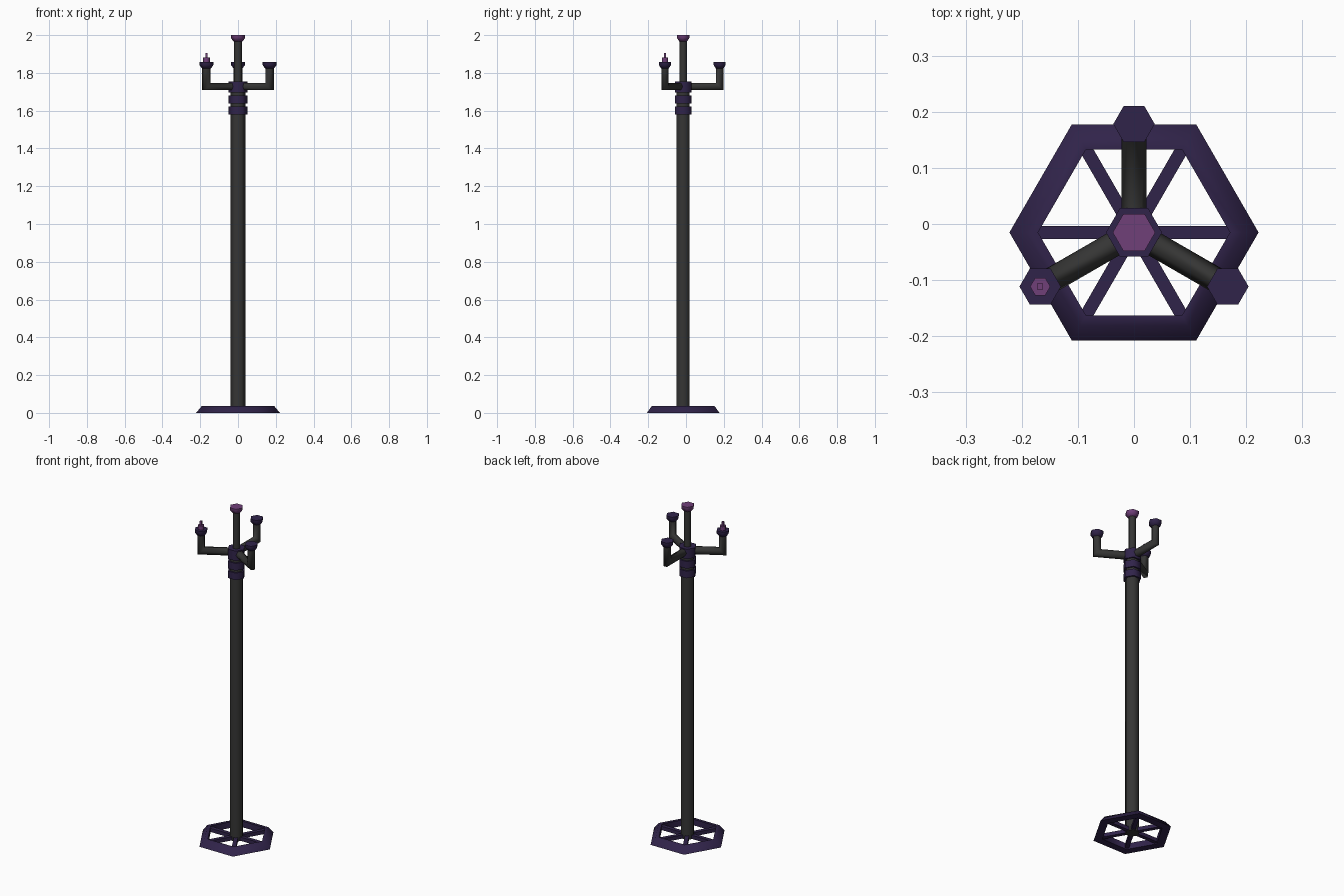
import bpy, bmesh, math
from mathutils import Vector

if "Cube" in bpy.data.objects:
    bpy.data.objects.remove(bpy.data.objects["Cube"])

CY = -0.015                      # y of the pole axis


def material(name, rgb):
    m = bpy.data.materials.new(name)
    m.diffuse_color = (*rgb, 1)
    m.use_nodes = True
    m.node_tree.nodes["Principled BSDF"].inputs["Base Color"].default_value = m.diffuse_color
    return m


GREY = material("dark_grey_metal", (0.036, 0.036, 0.035))
PURPLE = material("deep_purple", (0.030, 0.017, 0.068))
PINK = material("mauve_wax", (0.160, 0.050, 0.190))


def finish(name, bm, mat):
    bmesh.ops.recalc_face_normals(bm, faces=bm.faces)
    me = bpy.data.meshes.new(name)
    bm.to_mesh(me)
    bm.free()
    me.materials.append(mat)
    me.shade_smooth()
    me.set_sharp_from_angle(angle=math.radians(65))
    ob = bpy.data.objects.new(name, me)
    bpy.context.collection.objects.link(ob)
    return ob


def loft(name, rings, mat, closed=False):
    """Skin a list of point rings; cap the ends, or join last to first."""
    bm = bmesh.new()
    vs = [[bm.verts.new(p) for p in r] for r in rings]
    pairs = list(zip(vs, vs[1:]))
    if closed:
        pairs.append((vs[-1], vs[0]))
    else:
        bm.faces.new(vs[0])
        bm.faces.new(vs[-1])
    n = len(vs[0])
    for a, b in pairs:
        for i in range(n):
            j = (i + 1) % n
            bm.faces.new((a[i], a[j], b[j], b[i]))
    return finish(name, bm, mat)


def ring(r, z, x=0, y=CY, n=6, turn=0):
    return [(x + r * math.cos(turn + math.tau * i / n),
             y + r * math.sin(turn + math.tau * i / n), z) for i in range(n)]


def prism(name, profile, mat, x=0, y=CY, n=6, turn=0):
    return loft(name, [ring(r, z, x, y, n, turn) for r, z in profile], mat)


# Base: hexagonal rim with sloping outside, and spokes to its corners
loft("base_rim", [ring(r, z) for r, z in
                  ((0.222, 0), (0.192, 0.036), (0.171, 0.036), (0.171, 0))],
     PURPLE, closed=True)
for k in range(6):
    a = k * math.pi / 3
    d = Vector((math.cos(a), math.sin(a), 0))
    s = Vector((-d.y, d.x, 0)) * 0.0115
    c = Vector((0, CY, 0))
    rings = []
    for t in (0.02, 0.178):
        p = c + d * t
        rings.append([p + s + Vector((0, 0, 0.006)), p - s + Vector((0, 0, 0.006)),
                      p - s + Vector((0, 0, 0.028)), p + s + Vector((0, 0, 0.028))])
    loft(f"base_spoke_{k}", rings, PURPLE)

# Pole, collars and thin upper stem
prism("pole", ((0.04, 0.004), (0.04, 1.75)), GREY)
for k, (z0, z1) in enumerate(((1.58, 1.622), (1.637, 1.68), (1.695, 1.754))):
    prism(f"collar_{k}", ((0.05, z0), (0.05, z1)), PURPLE)
prism("upper_stem", ((0.022, 1.74), (0.022, 1.975)), GREY)
prism("top_finial", ((0.024, 1.967), (0.038, 1.985), (0.038, 2.0)), PINK)

# Three mitred arms with cups
REACH, ARM_Z, ARM_R = 0.193, 1.728, 0.0225
for k, deg in enumerate((90, 210, 330)):
    a = math.radians(deg)
    d = Vector((math.cos(a), math.sin(a), 0))
    s = Vector((-d.y, d.x, 0))
    up = Vector((0, 0, 1))
    c = Vector((0, CY, 0))
    uv = [(ARM_R * math.cos(i * math.pi / 3), ARM_R * math.sin(i * math.pi / 3))
          for i in range(6)]
    start = [c + d * 0.02 + s * u + up * (ARM_Z + v) for u, v in uv]
    elbow = [c + d * (REACH - v) + s * u + up * (ARM_Z + v) for u, v in uv]
    end = [c + d * (REACH - v) + s * u + up * 1.835 for u, v in uv]
    loft(f"arm_{k}", (start, elbow, end), GREY)
    p = c + d * REACH
    prism(f"cup_{k}", ((0.024, 1.824), (0.037, 1.842), (0.037, 1.858)),
          PURPLE, p.x, p.y)
    if deg == 210:               # one remaining candle stub with its wick
        prism("candle", ((0.018, 1.855), (0.018, 1.882)), PINK, p.x, p.y)
        prism("wick", ((0.0075, 1.88), (0.0075, 1.906)), PINK, p.x, p.y,
              4, math.pi / 4)
